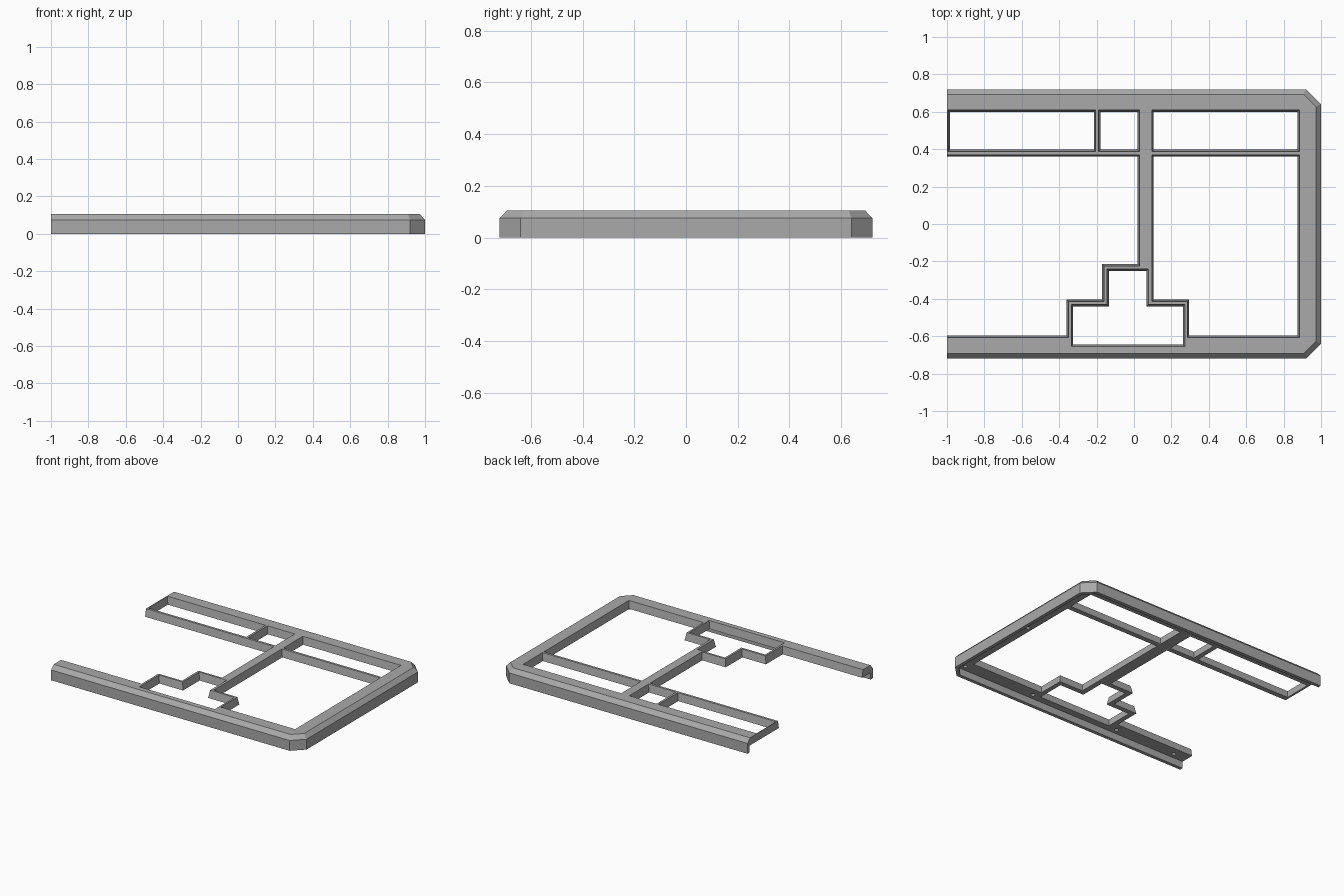
import bpy, bmesh
from mathutils import Vector

cube = bpy.data.objects.get("Cube")
if cube:
    bpy.data.objects.remove(cube, do_unlink=True)

grey = bpy.data.materials.new("plain grey")
grey.use_nodes = True
COLOUR = (0.4, 0.4, 0.4, 1)
grey.diffuse_color = COLOUR
grey.node_tree.nodes["Principled BSDF"].inputs["Base Color"].default_value = COLOUR


def offset(points, d):
    """Mitred outward offset of a counter-clockwise outline."""
    pts = [Vector(p) for p in points]
    out = []
    for i, p in enumerate(pts):
        a = (p - pts[i - 1]).normalized()
        b = (pts[(i + 1) % len(pts)] - p).normalized()
        na, nb = Vector((a.y, -a.x)), Vector((b.y, -b.x))
        out.append(p + (na + nb) * d / (1 + na.dot(nb)))
    return out


def loft(name, layers):
    """Solid through a stack of (outline, z) layers."""
    bm = bmesh.new()
    rings = [[bm.verts.new((p[0], p[1], z)) for p in pts] for pts, z in layers]
    bm.faces.new(rings[0][::-1])
    bm.faces.new(rings[-1])
    n = len(rings[0])
    for lo, hi in zip(rings, rings[1:]):
        for i in range(n):
            j = (i + 1) % n
            bm.faces.new((lo[i], lo[j], hi[j], hi[i]))
    bmesh.ops.recalc_face_normals(bm, faces=bm.faces)
    mesh = bpy.data.meshes.new(name)
    bm.to_mesh(mesh)
    bm.free()
    mesh.materials.append(grey)
    obj = bpy.data.objects.new(name, mesh)
    bpy.context.collection.objects.link(obj)
    return obj


def cut(target, cutter):
    cutter.hide_render = True
    mod = target.modifiers.new("cut", 'BOOLEAN')
    mod.operation, mod.solver, mod.object = 'DIFFERENCE', 'EXACT', cutter
    bpy.context.view_layer.objects.active = target
    bpy.ops.object.modifier_apply(modifier=mod.name)
    bpy.data.objects.remove(cutter, do_unlink=True)


def rect(x0, y0, x1, y1):
    return [(x0, y0), (x1, y0), (x1, y1), (x0, y1)]


def outline(left, d):
    """Frame outline with two clipped corners, inset by d except at the left."""
    pts = [(-1.5, -.72), (.92, -.72), (1, -.64), (1, .64), (.92, .72), (-1.5, .72)]
    return [(left if p.x < -1 else p.x, p.y) for p in offset(pts, -d)]


TOP, SHOULDER, UNDER = .105, .075, .05
frame = loft("bezel_frame", [(outline(-1, 0), 0), (outline(-1, 0), SHOULDER),
                             (outline(-1, .028), TOP)])

# Recess below the plate, leaving an outer skirt
cut(frame, loft("underside_cutter", [(outline(-1.2, .025), -.1),
                                     (outline(-1.2, .025), UNDER)]))

# Openings, flaring toward the top
openings = [
    rect(-.985, .397, -.215, .6),
    rect(-.18, .397, .02, .6),
    rect(.105, .397, .875, .6),
    # large right opening
    [(.105, .36), (.105, -.405), (.295, -.405), (.295, -.597), (.875, -.597), (.875, .36)],
    # left opening, running out of the open side
    [(-1.2, .36), (-1.2, -.597), (-.36, -.597), (-.36, -.405), (-.17, -.405),
     (-.17, -.215), (.02, -.215), (.02, .36)],
    # stepped opening
    [(-.325, -.645), (.262, -.645), (.262, -.44), (.067, -.44),
     (.067, -.25), (-.135, -.25), (-.135, -.44), (-.325, -.44)],
]
for pts in openings:
    cut(frame, loft("opening_cutter", [(pts, -.1), (pts, UNDER),
                                       (offset(pts, .01), TOP), (offset(pts, .01), .2)]))

# Blind screw holes in the underside
spots = [(.91, 0)]
for side in (-1, 1):
    spots += [(x, side * .655) for x in (-.89, -.4, .32, .9)]
for x, y in spots:
    bpy.ops.mesh.primitive_cylinder_add(vertices=16, radius=.014, depth=.06,
                                        location=(x, y, UNDER))
    cut(frame, bpy.context.object)
